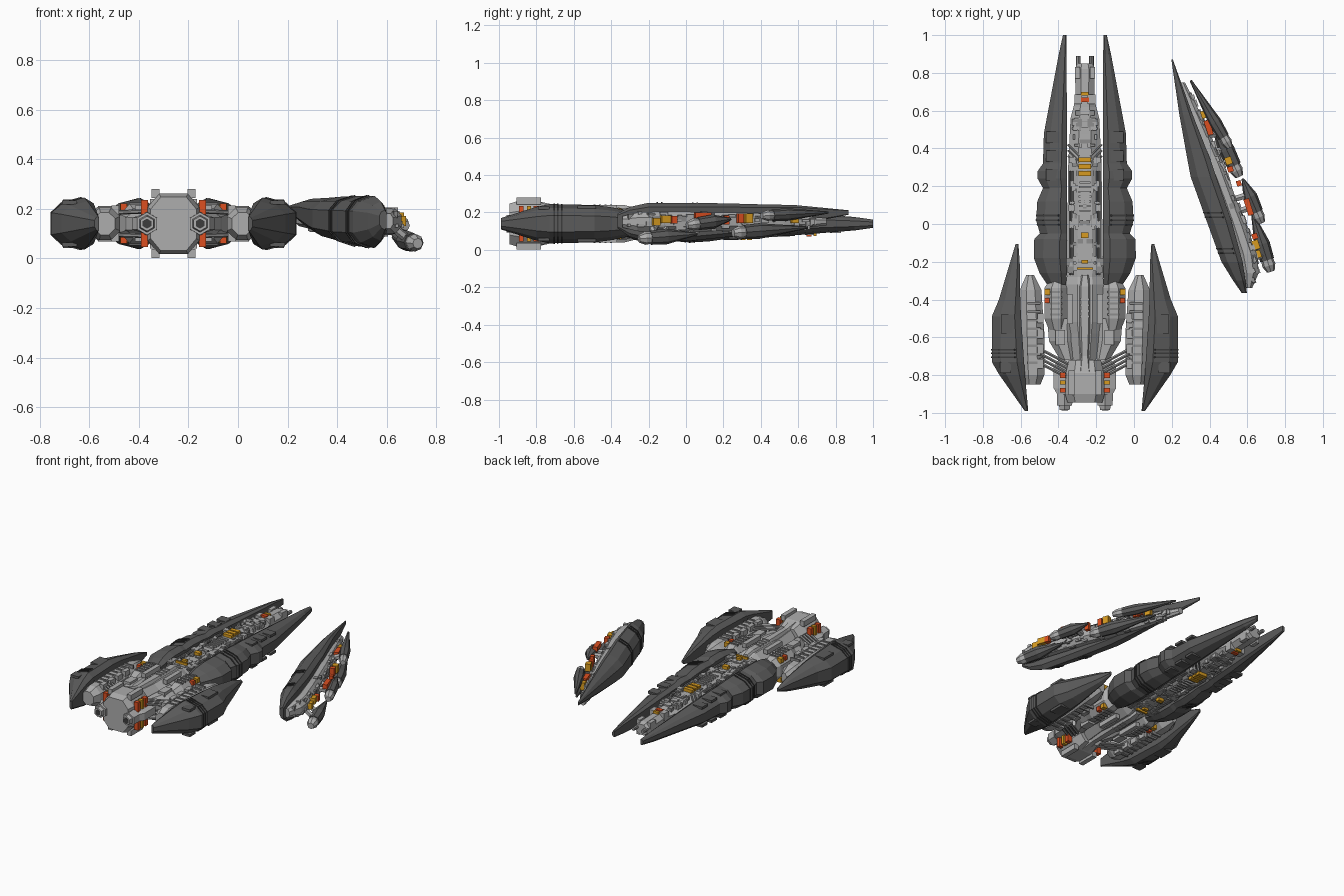
import bpy, bmesh, math, random
from mathutils import Vector, Matrix

if "Cube" in bpy.data.objects:
    bpy.data.objects.remove(bpy.data.objects["Cube"])

random.seed(4)
CX, Z = -0.26, 0.14          # main ship centre line and mid height


def material(name, r, g, b):
    m = bpy.data.materials.new(name)
    m.diffuse_color = (r, g, b, 1)
    m.use_nodes = True
    m.node_tree.nodes["Principled BSDF"].inputs["Base Color"].default_value = m.diffuse_color
    return m


DARK = material("dark_armour", .105, .105, .105)
BAND = material("groove_black", .045, .045, .045)
LIGHT = material("light_hull", .42, .42, .42)
MID = material("mid_grey_detail", .27, .27, .27)
YELLOW = material("amber_light", .68, .33, .015)
RED = material("orange_red_light", .72, .08, .015)


def finish(name, bm, mat):
    bmesh.ops.recalc_face_normals(bm, faces=bm.faces)
    me = bpy.data.meshes.new(name)
    bm.to_mesh(me)
    bm.free()
    me.materials.append(mat)
    ob = bpy.data.objects.new(name, me)
    bpy.context.collection.objects.link(ob)
    return ob


def loft(name, rings, mat):
    bm = bmesh.new()
    vs = [[bm.verts.new(p) for p in r] for r in rings]
    n = len(vs[0])
    for a, b in zip(vs, vs[1:]):
        for i in range(n):
            bm.faces.new((a[i], a[(i + 1) % n], b[(i + 1) % n], b[i]))
    bm.faces.new(vs[0])
    bm.faces.new(vs[-1])
    return finish(name, bm, mat)


def oct_ring(y, x0, x1, z, h, cx=.3, cz=.45):
    """Chamfered rectangle across y."""
    w, c = (x1 - x0) * cx, h * cz
    return [(x0, y, z - c), (x0, y, z + c), (x0 + w, y, z + h), (x1 - w, y, z + h),
            (x1, y, z + c), (x1, y, z - c), (x1 - w, y, z - h), (x0 + w, y, z - h)]


def blade_ring(y, xi, xo, z, h, grow=0.0):
    """Armour section: tall near the inner edge xi, sloping to outer edge xo."""
    w = xo - xi
    xo += math.copysign(grow, w)
    h += grow
    up = [(xi, .78 * h), (xi + .22 * w, h), (xo - .28 * w, .8 * h), (xo, .42 * h)]
    return [(x, y, z + k) for x, k in up] + [(x, y, z - k) for x, k in reversed(up)]


def boxes(name, items, mat):
    """items: (x, y, z, sx, sy, sz, rotation about z)"""
    bm = bmesh.new()
    for x, y, z, sx, sy, sz, r in items:
        m = Matrix.Translation((x, y, z)) @ Matrix.Rotation(r, 4, 'Z') @ Matrix.Diagonal((sx, sy, sz, 1))
        bmesh.ops.create_cube(bm, size=1, matrix=m)
    return finish(name, bm, mat)


def rods(name, items, mat, sides=6):
    """items: (start, end, radius start, radius end)"""
    bm = bmesh.new()
    for a, b, r1, r2 in items:
        a, b = Vector(a), Vector(b)
        d = b - a
        m = Matrix.Translation((a + b) / 2) @ d.to_track_quat('Z', 'Y').to_matrix().to_4x4()
        bmesh.ops.create_cone(bm, cap_ends=True, segments=sides, radius1=r1, radius2=r2,
                              depth=d.length, matrix=m)
    return finish(name, bm, mat)


def four(items):
    """Repeat (d, y, k, sx, sy, sz, r) on both sides, above and below the main ship."""
    return [(CX + s * d, y, Z + t * k, sx, sy, sz, s * r)
            for d, y, k, sx, sy, sz, r in items for s in (1, -1) for t in (1, -1)]


def lerp_row(rows, y):
    for a, b in zip(rows, rows[1:]):
        if a[0] >= y >= b[0]:
            f = (a[0] - y) / (a[0] - b[0])
            return [p + (q - p) * f for p, q in zip(a, b)]


# --- Main ship: side armour (y, inner, outer, half height) ---
FRONT = [(1, .098, .116, .022), (.9, .097, .138, .036), (.48, .095, .217, .07), (.32, .095, .222, .08),
         (.28, .095, .25, .086), (.24, .095, .25, .088), (.19, .095, .222, .085), (.12, .095, .252, .095),
         (.02, .095, .258, .1), (-.05, .095, .238, .095), (-.08, .095, .268, .103),
         (-.18, .095, .27, .103), (-.26, .095, .24, .09), (-.32, .1, .2, .07)]
REAR = [(-.106, .352, .367, .012), (-.2, .345, .395, .045), (-.4, .342, .455, .088), (-.49, .338, .493, .1),
        (-.73, .322, .493, .105), (-.8, .317, .452, .09), (-.99, .3, .318, .03)]
for s, side in ((-1, "left"), (1, "right")):
    for rows, part in ((FRONT, "front"), (REAR, "rear")):
        loft(f"{part}_armour_{side}", [blade_ring(y, CX + s * i, CX + s * o, Z, h) for y, i, o, h in rows], DARK)
    # dark ribs wrapped around the armour
    for rows, ys in ((FRONT, (.045, .02, -.005)), (REAR, (-.665, -.685, -.705))):
        for k, y in enumerate(ys):
            pair = [lerp_row(rows, y + e) for e in (.004, -.004)]
            loft(f"armour_rib_{side}_{k}", [blade_ring(r[0], CX + s * (r[1] + .015), CX + s * r[2], Z, r[3], .003)
                                            for r in pair], BAND)
# raised plates on the armour slopes
boxes("armour_plates", four([(.17, .46 - .1 * i, .062 + .006 * i, .07, .06, .016, 0) for i in range(3)]
                            + [(.42, -.76, .085, .06, .06, .016, 0), (.41, -.53, .09, .07, .1, .016, 0)]), DARK)

# --- Main ship: central spine (y, half width, half height) ---
SPINE = [(.85, .042, .035), (.82, .052, .045), (.67, .05, .05), (.62, .06, .052), (.56, .076, .06),
         (.32, .088, .066), (-.28, .096, .07), (-.32, .1, .085), (-.52, .1, .085), (-.58, .085, .08), (-.74, .06, .085)]
loft("central_spine", [oct_ring(y, CX - w, CX + w, Z, h) for y, w, h in SPINE], LIGHT)
RIDGE = [(-.27, .03, .085), (-.33, .05, .1), (-.52, .05, .1), (-.7, .035, .1), (-.78, .055, .118)]
loft("rear_ridge", [oct_ring(y, CX - w, CX + w, Z, h) for y, w, h in RIDGE], LIGHT)
ENGINE = [(-.72, .085, .095), (-.79, .1, .12), (-.9, .105, .122), (-.945, .092, .108)]
loft("engine_block", [oct_ring(y, CX - w, CX + w, Z - .001, h, .22, .55) for y, w, h in ENGINE], LIGHT)
boxes("engine_feet", four([(.072, -.84, .121, .032, .13, .036, 0)]), LIGHT)
loft("engine_side_block", [oct_ring(y, CX - w, CX + w, Z, h) for y, w, h in
                           [(-.7, .12, .04), (-.75, .165, .055), (-.87, .165, .055), (-.93, .13, .05)]], LIGHT)
noz = [CX - .107, CX + .107]
rods("engine_nozzles", [((x, -.9, Z), (x, -.96, Z), .048, .046) for x in noz]
     + [((x, -.955, Z), (x, -.985, Z), .036, .03) for x in noz], LIGHT)
rods("nozzle_cores", [((x, -.98, Z), (x, -.987, Z), .02, .02) for x in noz], BAND)

# --- Nose guns ---
rods("nose_gun_barrels", [((CX + s * .035, .75, Z + .01), (CX + s * .035, .89, Z + .01), .014, .012) for s in (1, -1)], MID, 8)
boxes("nose_gun_mounts", four([(.04, .8, .03, .026, .06, .04, 0), (.035, .66, .035, .04, .05, .05, 0)]), LIGHT)

# --- Rear modules, side pods and their links ---
for s, side in ((-1, "left"), (1, "right")):
    loft(f"rear_module_{side}", [oct_ring(y, CX + s * a, CX + s * b, Z, h) for y, a, b, h in
         [(-.27, .11, .17, .05), (-.34, .09, .215, .08), (-.5, .09, .215, .08), (-.56, .1, .19, .06)]], LIGHT)
    loft(f"side_pod_{side}", [oct_ring(y, CX + s * a, CX + s * b, Z, h) for y, a, b, h in
         [(-.27, .27, .31, .035), (-.35, .23, .345, .055), (-.57, .215, .345, .068),
          (-.8, .215, .335, .065), (-.85, .235, .32, .045)]], LIGHT)
    loft(f"inner_hull_{side}", [oct_ring(y, CX + s * .05, CX + s * b, Z, h) for y, b, h in
         [(-.5, .2, .06), (-.62, .19, .058), (-.72, .13, .05)]], LIGHT)
links = []
for s in (1, -1):
    for t in (1, -1):
        for k in range(4):
            y = -.66 - .025 * k
            links.append(((CX + s * .09, y - .08, Z + t * .05), (CX + s * .24, y, Z + t * .045), .009, .009))
        for k in range(3):
            links.append(((CX + s * .09, .42 - .03 * k, Z + t * .05), (CX + s * .03, .36 - .03 * k, Z + t * .068), .006, .006))
        for d in (.065, .078):
            links.append(((CX + s * d, .28, Z + t * .06), (CX + s * d, -.27, Z + t * .066), .006, .006))
rods("hull_pipes", links, MID)

# --- Surface machinery scattered along the hull ---
bits = []
for i in range(70):
    y = random.uniform(-.26, .6)
    r = lerp_row(SPINE, y)
    bits.append((random.uniform(.01, .85) * r[1], y, r[2] * .86, random.uniform(.01, .035),
                 random.uniform(.01, .04), random.uniform(.02, .035), 0))
boxes("spine_machinery", four(bits[:45]), LIGHT)
boxes("spine_small_parts", four(bits[45:]), MID)
boxes("spine_cross_ribs", four([(.0, .22 - .025 * i, .067, .07 - .004 * abs(i - 3), .01, .02, 0) for i in range(7)]
                               + [(0, -.4 - .03 * i, .099, .05, .01, .01, 0) for i in range(4)]), LIGHT)
boxes("pod_vents", four([(.27, -.42 - .045 * i, .06, .07, .012, .024, 0) for i in range(8)]
                        + [(.15, -.36 - .03 * i, .08, .06, .01, .012, 0) for i in range(5)]), MID)
boxes("pod_blocks", four([(.235, -.5 - .08 * i, .055, .03, .05, .035, 0) for i in range(4)]
                         + [(.13, -.6, .058, .05, .08, .03, 0), (.08, -.45, .085, .03, .16, .03, 0)]), LIGHT)

# --- Main ship lights ---
boxes("amber_lights", four([(0, .69, .05, .04, .018, .03, 0), (0, -.06, .07, .04, .03, .04, 0), (0, -.2, .07, .035, .02, .04, 0),
                            (0, -.235, .07, .085, .012, .036, 0), (.2, -.36, .066, .03, .03, .03, 0),
                            (.117, -.84, .06, .03, .022, .07, 0)]
                           + [(0, .34 - .036 * i, .068, .066, .026, .036, 0) for i in range(3)]), YELLOW)
boxes("red_lights", four([(0, .658, .05, .042, .026, .034, 0), (.2, -.405, .066, .026, .024, .03, 0),
                          (.117, -.8, .06, .03, .03, .07, 0), (.117, -.88, .06, .03, .024, .07, 0)]), RED)

# --- Escort ship: slanted armour (y, inner x, outer x, mid z, half height) ---
ESC = [(.87, .206, .198, .2, .012), (.58, .31, .24, .185, .055), (.34, .405, .283, .165, .08), (.25, .435, .3, .16, .088),
       (.02, .515, .383, .15, .102), (-.2, .575, .463, .147, .105), (-.3, .59, .525, .15, .08), (-.365, .598, .57, .155, .04)]
loft("escort_armour", [blade_ring(*r) for r in ESC], DARK)
for k, y in enumerate((.06, .035, -.13, -.155)):
    pair = [lerp_row(ESC, y + e) for e in (.004, -.004)]
    loft(f"escort_rib_{k}", [blade_ring(r[0], r[1] - .015, r[2], r[3], r[4], .003) for r in pair], BAND)

# --- Escort ship: exposed inner frame (y, x0, x1, half height) ---
FRAME = [(.75, .235, .27, .02), (.52, .3, .385, .04), (.3, .39, .48, .05), (.12, .46, .545, .05),
         (0, .5, .595, .055), (-.16, .55, .65, .055), (-.26, .57, .66, .05), (-.34, .59, .625, .03)]
loft("escort_frame", [oct_ring(y, a, b, .15, h) for y, a, b, h in FRAME], LIGHT)
R = math.atan2(.4, 1.23)
bits = []
for i in range(90):
    y = random.uniform(-.3, .7)
    r = lerp_row(FRAME, y)
    a = random.uniform(-.4, 1) * math.pi / 2
    mid, hw = (r[1] + r[2]) / 2, (r[2] - r[1]) / 2
    bits.append((mid + hw * .9 * math.cos(a), y, .15 + r[3] * .9 * math.sin(a) * random.choice((1, -1)),
                 random.uniform(.012, .03), random.uniform(.02, .05), random.uniform(.012, .03), R))
boxes("escort_machinery", bits[:60], LIGHT)
boxes("escort_small_parts", bits[60:], MID)

# --- Escort ship: pointed armoured pods with bulb engines ---
PODS = [((.705, -.19, .065), (.625, .06, .085), .042), ((.65, .065, .14), (.575, .24, .165), .038),
        ((.53, .31, .095), (.37, .65, .12), .042), ((.475, .46, .185), (.3, .76, .2), .034)]
shells, bulbs, arms = [], [], []
for a, b, r in PODS:
    a, b = Vector(a), Vector(b)
    d = (b - a).normalized()
    shells += [(a, a + d * .09, r * .9, r), (a + d * .09, b, r, .006)]
    bulbs += [(a + d * .01, a - d * .03, r * .75, r * .85), (a - d * .03, a - d * .065, r * .85, r * .5)]
    for k in (.03, .1):
        p = a + d * k
        arms.append((p, (p.x - .1, p.y - .03, .15), .018, .018))
rods("escort_pod_shells", shells, DARK, 8)
rods("escort_pod_bulbs", bulbs, LIGHT, 8)
rods("escort_pod_arms", arms, LIGHT, 6)

# --- Escort lights ---
boxes("escort_amber_lights", [(.645, -.11, .165, .035, .05, .04, R), (.655, -.16, .15, .035, .04, .04, R),
                              (.5, .335, .17, .035, .04, .05, R), (.37, .58, .17, .03, .04, .05, R)], YELLOW)
boxes("escort_red_lights", [(.607, .09, .185, .03, .09, .03, R), (.51, .29, .17, .03, .03, .05, R),
                            (.555, .215, .16, .025, .03, .05, R), (.395, .51, .18, .03, .08, .04, R),
                            (.64, -.065, .16, .03, .03, .04, R)], RED)
